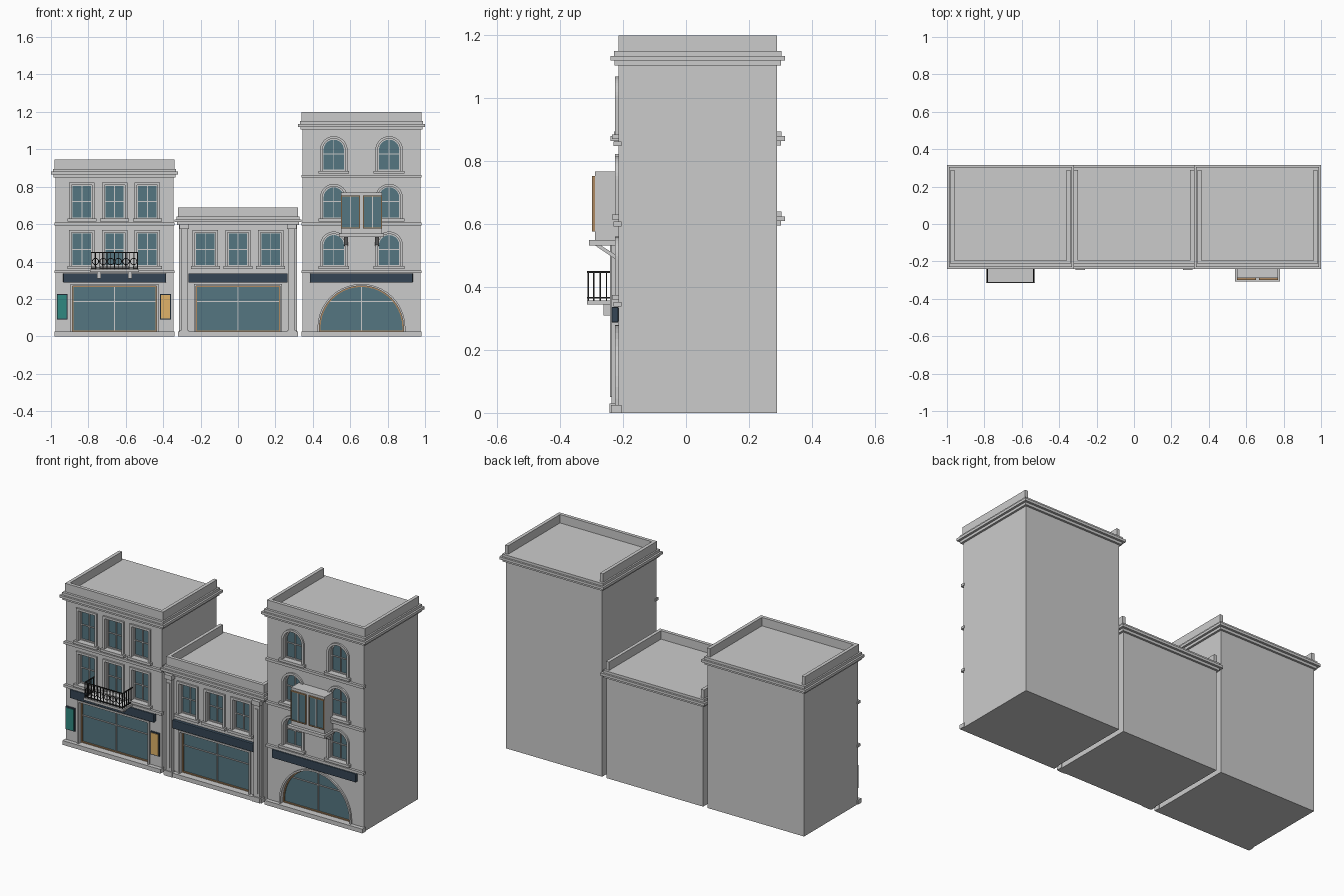
import bpy, bmesh, math

if "Cube" in bpy.data.objects:
    bpy.data.objects.remove(bpy.data.objects["Cube"])

FRONT, BACK = -0.215, 0.29
GROUND, STOREY = 0.345, 0.255


def material(name, r, g, b):
    m = bpy.data.materials.new(name)
    m.diffuse_color = (r, g, b, 1)
    m.use_nodes = True
    m.node_tree.nodes["Principled BSDF"].inputs["Base Color"].default_value = m.diffuse_color
    return m


GLASS = material("glass", 0.09, 0.18, 0.22)
NAVY = material("navy", 0.035, 0.06, 0.09)
WOOD = material("wood", 0.42, 0.25, 0.12)
IRON = material("iron", 0.02, 0.02, 0.02)
TEAL = material("teal", 0.03, 0.25, 0.22)
AMBER = material("amber", 0.75, 0.45, 0.14)


def finish(name, bm, mat=None):
    bmesh.ops.recalc_face_normals(bm, faces=bm.faces)
    me = bpy.data.meshes.new(name)
    bm.to_mesh(me)
    bm.free()
    ob = bpy.data.objects.new(name, me)
    bpy.context.collection.objects.link(ob)
    if mat:
        me.materials.append(mat)
    return ob


def add_prism(bm, pts, y0, y1):
    a = [bm.verts.new((x, y0, z)) for x, z in pts]
    b = [bm.verts.new((x, y1, z)) for x, z in pts]
    bm.faces.new(a)
    bm.faces.new(b[::-1])
    for i in range(len(pts)):
        j = (i + 1) % len(pts)
        bm.faces.new((a[i], b[i], b[j], a[j]))


def prism(name, pts, y0, y1, mat=None):
    bm = bmesh.new()
    add_prism(bm, pts, y0, y1)
    return finish(name, bm, mat)


def box(name, cx, w, y0, y1, z0, z1, mat=None):
    h = w / 2
    return prism(name, [(cx - h, z0), (cx + h, z0), (cx + h, z1), (cx - h, z1)], y0, y1, mat)


def outline(cx, w, z0, z1, arch=False):
    h = w / 2
    if not arch:
        return [(cx - h, z0), (cx + h, z0), (cx + h, z1), (cx - h, z1)]
    arc = [(cx + h * math.cos(math.pi * i / 20), z1 - h + h * math.sin(math.pi * i / 20)) for i in range(21)]
    return [(cx - h, z0), (cx + h, z0)] + arc


def frame(name, outer, inner, y0, y1, mat=None):
    bm = bmesh.new()
    rings = [[bm.verts.new((x, y, z)) for x, z in p]
             for p, y in ((outer, y0), (inner, y0), (inner, y1), (outer, y1))]
    n = len(outer)
    for k in range(4):
        r, s = rings[k], rings[(k + 1) % 4]
        for i in range(n):
            j = (i + 1) % n
            bm.faces.new((r[i], r[j], s[j], s[i]))
    return finish(name, bm, mat)


def opening(name, cx, w, z0, z1, arch, split, trim, trim_mat=None, sill=False):
    """Glass, sash, glazing bars, surround and sill; returns the hole outline."""
    hole = outline(cx, w, z0, z1, arch)
    prism(name + "_glass", hole, -0.192, -0.18, GLASS)
    frame(name + "_sash", hole, outline(cx, w - 0.012, z0 + 0.006, z1 - 0.006, arch), -0.2, -0.19, trim_mat)
    frame(name + "_surround", outline(cx, w + 2 * trim, z0, z1 + trim, arch), hole, FRONT - 0.01, FRONT + 0.005)
    box(name + "_mullion", cx, 0.005, -0.199, -0.19, z0, z1 - 0.003)
    half = w / 2
    spring = z1 - half
    if arch and split > spring:
        half = math.sqrt(half ** 2 - (split - spring) ** 2)
    box(name + "_transom", cx, 2 * half - 0.004, -0.198, -0.19, split - 0.0025, split + 0.0025)
    if sill:
        box(name + "_sill", cx, w + 0.045, FRONT - 0.02, -0.19, z0 - 0.015, z0)
    return hole


def building(name, cx, floors, columns, arched):
    top = GROUND + floors * STOREY - 0.005
    body = box(name + "_body", cx, 0.63, FRONT, BACK, 0, top + 0.03)
    # shopfront and windows
    holes = [opening(name + "_shopfront", cx, 0.45, 0.025, 0.27, arched, 0.185, 0.01, WOOD)]
    for f in range(floors):
        b = GROUND + f * STOREY
        for i, dx in enumerate(columns):
            w, h = (0.12, 0.202) if arched else (0.11, 0.21)
            holes.append(opening(f"{name}_window_{f}_{i}", cx + dx, w, b + 0.03, b + h, arched,
                                 b + 0.12, 0.013, None, True))
        if f or name != "middle":
            box(f"{name}_band_{f}", cx, 0.64, FRONT - 0.015, FRONT + 0.01, b - 0.007, b + 0.008)
    # cut the openings into the wall
    bm = bmesh.new()
    for p in holes:
        add_prism(bm, p, -0.3, -0.185)
    cutter = finish("cutter", bm)
    cutter.hide_render = True
    mod = body.modifiers.new("openings", 'BOOLEAN')
    mod.operation, mod.solver, mod.object = 'DIFFERENCE', 'EXACT', cutter
    bpy.context.view_layer.objects.active = body
    bpy.ops.object.modifier_apply(modifier=mod.name)
    bpy.data.objects.remove(cutter)
    # plinth, stepped cornice and parapet open at the back
    box(name + "_plinth", cx, 0.64, FRONT - 0.024, FRONT + 0.01, 0, 0.025)
    for k, out in enumerate((0.012, 0.025, 0.014)):
        z = top + k * 0.015
        box(f"{name}_cornice_{k}", cx, 0.63 + 2 * out, FRONT - out, BACK + out, z, z + 0.015)
    z = top + 0.045
    box(name + "_parapet_front", cx, 0.64, FRONT, FRONT + 0.02, z, z + 0.05)
    for s in (-1, 1):
        box(name + "_parapet_side", cx + s * 0.31, 0.02, FRONT + 0.02, BACK, z, z + 0.05)
    # name board over the shop
    w = 0.53 if name == "middle" else 0.55
    board = box(name + "_sign_board", cx, w, FRONT - 0.022, FRONT, 0.287, 0.337, NAVY)
    bev = board.modifiers.new("bevel", 'BEVEL')
    bev.width, bev.segments = 0.004, 2


THREE = (-0.175, 0, 0.175)
building("left", -0.66, 2, THREE, False)
building("middle", 0, 1, THREE, False)
building("right", 0.66, 3, (-0.148, 0.148), True)

# pilasters of the middle building
for s in (-1, 1):
    x = s * 0.287
    box("pilaster_shaft", x, 0.038, FRONT - 0.022, FRONT, 0.025, 0.575)
    box("pilaster_panel", x, 0.018, FRONT - 0.026, FRONT - 0.02, 0.05, 0.55)
    box("pilaster_base", x, 0.05, FRONT - 0.028, FRONT, 0, 0.03)
    box("pilaster_capital", x, 0.05, FRONT - 0.032, FRONT, 0.573, 0.6)

# poster cases beside the left shop
for x, mat in ((-0.94, TEAL), (-0.387, AMBER)):
    box("poster_case", x, 0.058, FRONT - 0.01, FRONT, 0.09, 0.225, NAVY)
    box("poster", x, 0.048, FRONT - 0.013, FRONT - 0.009, 0.095, 0.22, mat)

# balcony slab and brackets
BX, BY = -0.66, -0.315
box("balcony_slab", BX, 0.26, BY, FRONT, 0.344, 0.358)
for s in (-1, 1):
    box("balcony_bracket", BX + s * 0.083, 0.022, -0.262, FRONT, 0.31, 0.345)
# balcony railing
for z in (0.366, 0.448):
    box("rail_front", BX, 0.25, BY + 0.001, BY + 0.006, z - 0.003, z + 0.003, IRON)
    for s in (-1, 1):
        box("rail_side", BX + s * 0.1225, 0.005, BY + 0.001, FRONT, z - 0.003, z + 0.003, IRON)
for i in range(13):
    box("baluster", BX - 0.1225 + i * 0.245 / 12, 0.004, BY + 0.002, BY + 0.006, 0.358, 0.448, IRON)
for s in (-1, 1):
    for i in range(1, 5):
        y = BY + i * 0.02
        box("baluster_side", BX + s * 0.1225, 0.004, y, y + 0.004, 0.358, 0.448, IRON)
for i in range(6):
    bpy.ops.mesh.primitive_torus_add(location=(BX - 0.102 + i * 0.0408, BY + 0.003, 0.4),
                                     rotation=(math.pi / 2, 0, 0), major_radius=0.017, minor_radius=0.002,
                                     major_segments=20, minor_segments=6)
    ring = bpy.context.object
    ring.name = "rail_ring"
    ring.data.materials.append(IRON)
    bpy.ops.object.shade_smooth_by_angle()

# projecting bay of the right building
CX = 0.66
box("bay_body", CX, 0.22, -0.29, FRONT, 0.55, 0.768)
box("bay_floor", CX, 0.24, -0.308, FRONT, 0.532, 0.55)
for s in (-1, 1):
    x = CX + s * 0.059
    box("bay_glass", x, 0.09, -0.294, -0.289, 0.582, 0.748, GLASS)
    frame("bay_frame", outline(x, 0.1, 0.577, 0.753), outline(x, 0.09, 0.582, 0.748), -0.299, -0.289, WOOD)
    box("bay_mullion", x, 0.006, -0.297, -0.29, 0.582, 0.748)
    # sloping bracket, a side profile in y and z
    bm = bmesh.new()
    prof = [(-0.29, 0.533), (-0.272, 0.533), (FRONT, 0.497), (FRONT, 0.482)]
    side = [bm.verts.new((CX + s * 0.083 - 0.011, y, z)) for y, z in prof]
    geo = bmesh.ops.extrude_face_region(bm, geom=[bm.faces.new(side)])["geom"]
    bmesh.ops.translate(bm, vec=(0.022, 0, 0), verts=[v for v in geo if isinstance(v, bmesh.types.BMVert)])
    finish("bay_bracket", bm)
